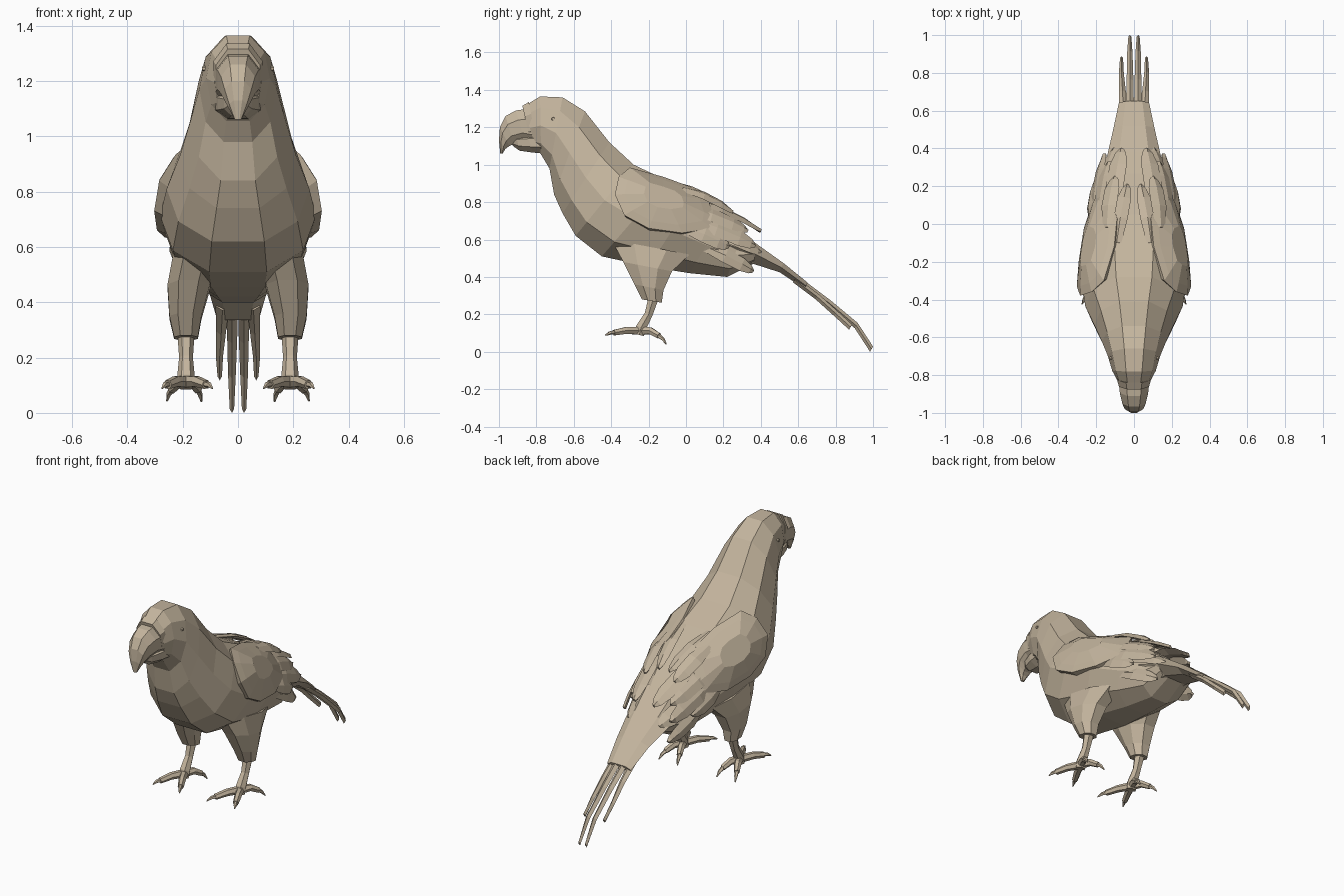
import bpy, bmesh, math
from mathutils import Vector as V

mat = bpy.data.materials.new("tan")
mat.diffuse_color = (0.55, 0.46, 0.34, 1)


def loft(name, rings, mirror=False):
    """Skin a list of equal-length point rings, cap the ends, optionally mirror in x."""
    bm = bmesh.new()
    for sx in ((1, -1) if mirror else (1,)):
        vs = [[bm.verts.new((p[0] * sx, p[1], p[2])) for p in r] for r in rings]
        n = len(rings[0])
        for a, b in zip(vs, vs[1:]):
            for i in range(n):
                j = (i + 1) % n
                bm.faces.new((a[i], a[j], b[j], b[i]))
        bm.faces.new(vs[0])
        bm.faces.new(vs[-1])
    bmesh.ops.recalc_face_normals(bm, faces=bm.faces)
    me = bpy.data.meshes.new(name)
    bm.to_mesh(me)
    bm.free()
    me.materials.append(mat)
    ob = bpy.data.objects.new(name, me)
    bpy.context.collection.objects.link(ob)
    return ob


def ring(ty, tz, by, bz, w, n=10, x=0, k=0.85):
    """Oval section from its top and bottom profile points and half width."""
    c, h = V((x, (ty + by) / 2, (tz + bz) / 2)), V((0, (ty - by) / 2, (tz - bz) / 2))
    out = []
    for i in range(n):
        a = 2 * math.pi * (i + 0.5) / n
        s, co = math.sin(a), math.cos(a)
        top = math.cos(math.pi / n)
        out.append(c + h * (co / top) + V((w * math.copysign(abs(s) ** k, s), 0, 0)))
    return out


def tube(name, path, radii, n=6):
    """Tapered mirrored limb along a path."""
    pts = [V(p) for p in path]
    rings = []
    for i, p in enumerate(pts):
        d = (pts[min(i + 1, len(pts) - 1)] - pts[max(i - 1, 0)]).normalized()
        u = d.cross(V((1, 0, 0)) if abs(d.x) < 0.8 else V((0, 0, 1))).normalized()
        v = d.cross(u)
        rings.append([p + radii[i] * (u * math.cos(t) + v * math.sin(t))
                      for t in (2 * math.pi * (j + 0.5) / n for j in range(n))])
    return loft(name, rings, True)


def feather(name, base, tip, w, normal, thick=0.011):
    """Thin leaf-shaped blade with a raised spine."""
    b, t, nrm = V(base), V(tip), V(normal).normalized()
    d = t - b
    side = d.cross(nrm).normalized()
    up = side.cross(d).normalized()
    rings = []
    for f, s in ((0, 0.6), (0.4, 1), (0.75, 0.95), (0.93, 0.6), (1, 0.2)):
        c = b + d * f + up * 0.02 * math.sin(math.pi * f)
        rings.append([c + side * w * s, c + up * thick, c - side * w * s, c - up * thick])
    return loft(name, rings, True)


# head and body in one skin
loft("body", [ring(*r) for r in (
    (-0.87, 1.31, -0.80, 1.08, 0.085), (-0.78, 1.365, -0.775, 1.055, 0.115),
    (-0.66, 1.36, -0.73, 0.98, 0.14), (-0.54, 1.285, -0.705, 0.84, 0.17),
    (-0.41, 1.12, -0.66, 0.74, 0.21), (-0.28, 1.0, -0.59, 0.62, 0.258),
    (-0.10, 0.915, -0.45, 0.51, 0.282), (0.05, 0.84, -0.20, 0.455, 0.262),
    (0.20, 0.72, 0.02, 0.42, 0.20), (0.30, 0.63, 0.22, 0.40, 0.155),
    (0.38, 0.575, 0.36, 0.47, 0.13))])

# brow band around the beak root
loft("beak_band", [ring(*r, n=8) for r in (
    (-0.84, 1.335, -0.80, 1.12, 0.095), (-0.875, 1.315, -0.83, 1.12, 0.085))])

# hooked upper beak and lower beak
loft("upper_beak", [ring(*r, n=8) for r in (
    (-0.84, 1.30, -0.80, 1.10, 0.088), (-0.91, 1.29, -0.86, 1.12, 0.08),
    (-0.965, 1.26, -0.92, 1.11, 0.066), (-0.995, 1.20, -0.945, 1.10, 0.052),
    (-1.0, 1.13, -0.965, 1.085, 0.034), (-0.993, 1.06, -0.98, 1.06, 0.012))])
loft("lower_beak", [ring(*r, n=8) for r in (
    (-0.77, 1.18, -0.76, 1.06, 0.09), (-0.85, 1.17, -0.82, 1.065, 0.078),
    (-0.91, 1.16, -0.89, 1.075, 0.055), (-0.945, 1.15, -0.925, 1.10, 0.03))])

# eyes
tube("eyes", [(0.10, -0.71, 1.245), (0.130, -0.71, 1.245)], [0.012, 0.008])

# domed wing coverts
edge = [V(p) for p in (
    (.225, -.36, .935), (.16, -.30, .985), (.105, -.12, .935), (.09, .03, .88),
    (.12, .12, .81), (.18, .15, .72), (.21, .14, .66), (.265, -.02, .635),
    (.293, -.20, .66), (.303, -.33, .73), (.285, -.38, .84))]
mid, out = V((.21, -.12, .80)), V((.8, 0, .6))
loft("wing_coverts", [[p.lerp(mid, 0.12) - out * 0.06 for p in edge], edge,
                      [p.lerp(mid, 0.2) + out * 0.018 for p in edge],
                      [p.lerp(mid, 0.6) + out * 0.048 for p in edge]], True)

# layered wing feathers
for i, (b, t, w, nrm) in enumerate((
        ((.09, -.10, .91), (.035, .21, .775), .038, (.2, 0, 1)),
        ((.14, -.02, .87), (.10, .25, .745), .045, (.5, 0, 1)),
        ((.12, .04, .81), (.065, .40, .645), .05, (.35, 0, 1)),
        ((.18, .00, .77), (.13, .33, .645), .05, (.8, 0, .8)),
        ((.205, .02, .71), (.155, .37, .565), .05, (1, 0, .6)),
        ((.225, .00, .66), (.20, .23, .56), .045, (1, 0, .4)),
        ((.16, .15, .63), (.10, .40, .53), .05, (.8, 0, .8)),
        ((.18, .10, .56), (.13, .36, .43), .04, (1, 0, .4)))):
    feather(f"wing_feather_{i + 1}", b, t, w, nrm)

# tail fan and its four long prongs
loft("tail", [ring(*r, n=6) for r in (
    (0.24, 0.68, 0.22, 0.46, 0.16), (0.38, 0.575, 0.36, 0.47, 0.14),
    (0.52, 0.475, 0.50, 0.425, 0.108), (0.65, 0.37, 0.635, 0.335, 0.080))])


def prong(name, path):
    """Mirrored diamond-section tail feather."""
    loft(name, [[(x - w, y, z), (x, y + .008, z + .014), (x + w, y, z),
                 (x, y - .008, z - .014)] for x, y, z, w in path], True)


prong("inner_tail_feather", [(.022, .60, .385, .022), (.021, .76, .265, .018),
                             (.022, .91, .140, .014), (.022, .992, .014, .008)])
prong("outer_tail_feather", [(.056, .58, .385, .025), (.061, .70, .295, .018),
                             (.067, .80, .205, .013), (.066, .88, .132, .008)])

# feathered thighs
loft("thighs", [ring(*r, n=8, x=x) for r, x in (
    ((0.02, 0.52, -0.40, 0.60, 0.09), .15), ((-0.075, 0.43, -0.335, 0.48, 0.082), .178),
    ((-0.12, 0.33, -0.275, 0.36, 0.062), .19), ((-0.13, 0.262, -0.235, 0.28, 0.046), .188))], True)

# shanks, toes and claws
tube("shanks", [(.188, -.17, .30), (.188, -.20, .20), (.188, -.24, .13), (.188, -.25, .09)],
     [.032, .025, .032, .03])
ankle = (.188, -.245, .112)
for name, k, t, c in (
        ("front_inner_toe", (.15, -.32, .114), (.115, -.385, .102), (.092, -.432, .088)),
        ("front_outer_toe", (.225, -.32, .114), (.255, -.385, .102), (.275, -.425, .088)),
        ("back_inner_toe", (.165, -.19, .112), (.145, -.145, .085), (.132, -.105, .04)),
        ("back_outer_toe", (.215, -.19, .112), (.24, -.145, .085), (.257, -.105, .042))):
    tube(name, [ankle, k, t], [.024, .021, .017], 6)
    tube(name + "_claw", [V(k).lerp(V(t), .85), V(t).lerp(V(c), .5) + V((0, 0, .006)), c],
         [.013, .010, .003], 5)
